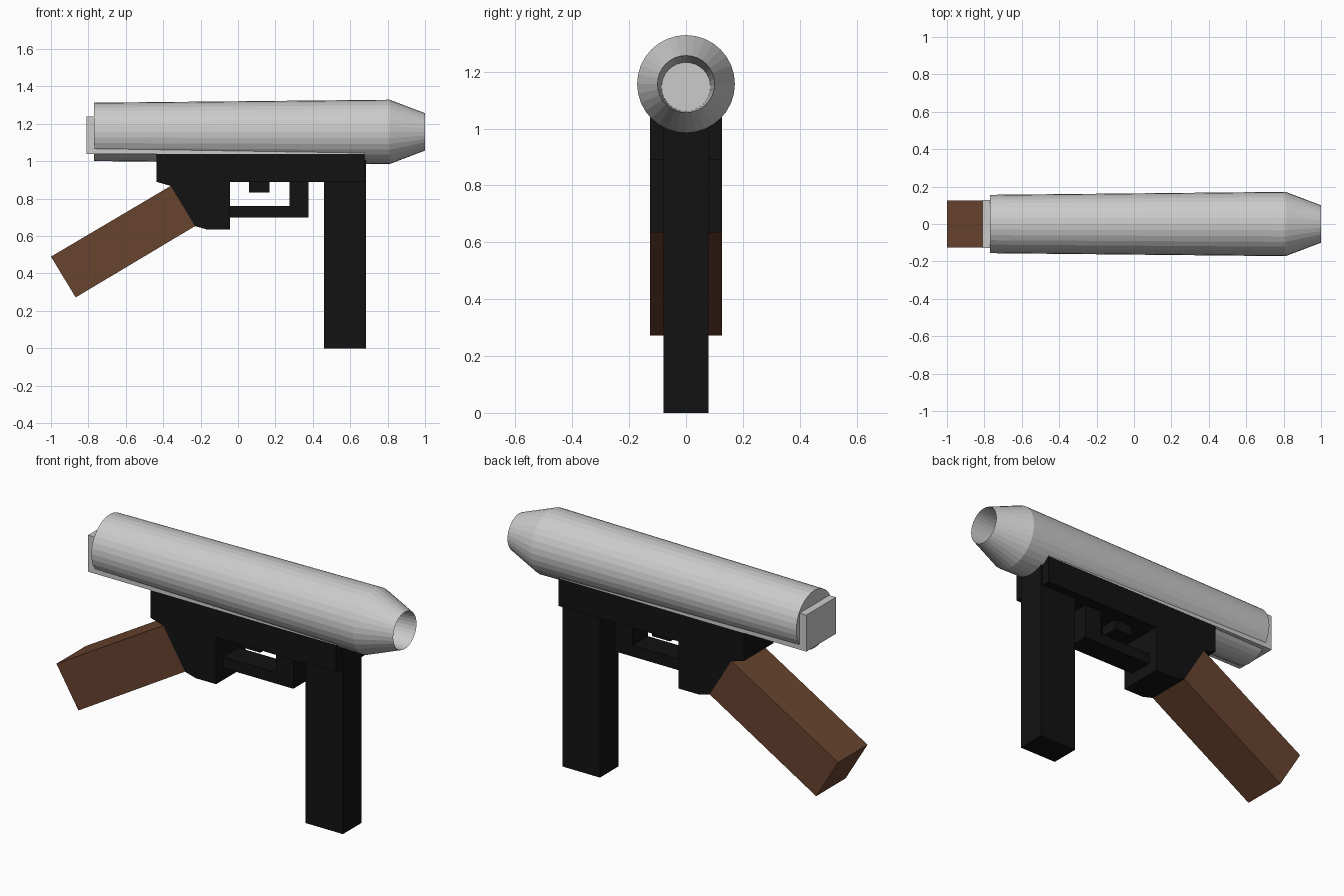
import bpy, bmesh, math

if "Cube" in bpy.data.objects:
    bpy.data.objects.remove(bpy.data.objects["Cube"])


def material(name, rgb):
    mat = bpy.data.materials.new(name)
    mat.diffuse_color = (*rgb, 1)
    mat.use_nodes = True
    mat.node_tree.nodes["Principled BSDF"].inputs["Base Color"].default_value = mat.diffuse_color
    return mat


def finish(name, bm, mat=None):
    bmesh.ops.recalc_face_normals(bm, faces=bm.faces[:])
    mesh = bpy.data.meshes.new(name)
    bm.to_mesh(mesh)
    bm.free()
    if mat:
        mesh.materials.append(mat)
    obj = bpy.data.objects.new(name, mesh)
    bpy.context.collection.objects.link(obj)
    return obj


def plate(name, outline, half_width, mat=None):
    """Extrude an x-z outline symmetrically along y."""
    bm = bmesh.new()
    face = bm.faces.new([bm.verts.new((x, -half_width, z)) for x, z in outline])
    new = bmesh.ops.extrude_face_region(bm, geom=[face])["geom"]
    verts = [g for g in new if isinstance(g, bmesh.types.BMVert)]
    bmesh.ops.translate(bm, verts=verts, vec=(0, 2 * half_width, 0))
    return finish(name, bm, mat)


def block(name, x0, x1, z0, z1, half_width, mat=None):
    return plate(name, [(x0, z0), (x1, z0), (x1, z1), (x0, z1)], half_width, mat)


def tube(name, rings, sides=32):
    """Bridge circles (x, z centre, radius) along x and cap both ends."""
    bm = bmesh.new()
    loops = []
    for x, zc, r in rings:
        angles = [2 * math.pi * i / sides for i in range(sides)]
        loops.append([bm.verts.new((x, r * math.cos(a), zc + r * math.sin(a)))
                      for a in angles])
    for a, b in zip(loops, loops[1:]):
        for i in range(sides):
            j = (i + 1) % sides
            bm.faces.new((a[i], a[j], b[j], b[i]))
    bm.faces.new(loops[0])
    bm.faces.new(loops[-1])
    return finish(name, bm)


black = material("black", (0.006, 0.006, 0.006))
wood = material("wood", (0.14, 0.057, 0.028))

# Barrel shell with tapered muzzle and blind bore
tube("barrel", [(-0.77, 1.157, 0.156), (0.81, 1.157, 0.172), (1.0, 1.157, 0.10),
                (0.68, 1.147, 0.086)])

# Long breech block showing behind and below the barrel
block("breech_block", -0.81, 0.675, 1.04, 1.238, 0.127)

# Receiver with the grip root
plate("receiver", [(-0.437, 1.042), (-0.437, 0.89), (-0.36, 0.868), (-0.23, 0.653),
                   (-0.165, 0.635), (-0.043, 0.635), (-0.043, 0.89),
                   (0.675, 0.89), (0.675, 1.042)], 0.126, black)

# Magazine
block("magazine", 0.46, 0.685, 0.0, 1.008, 0.08, black)

# Trigger guard and trigger
plate("trigger_guard", [(-0.043, 0.70), (0.378, 0.70), (0.378, 0.89), (0.275, 0.89),
                        (0.275, 0.76), (-0.043, 0.76)], 0.066, black)
block("trigger", 0.06, 0.168, 0.833, 0.89, 0.05, black)

# Slanted wooden stock
plate("stock", [(-1.0, 0.49), (-0.868, 0.272), (-0.23, 0.653), (-0.36, 0.868)],
      0.126, wood)
